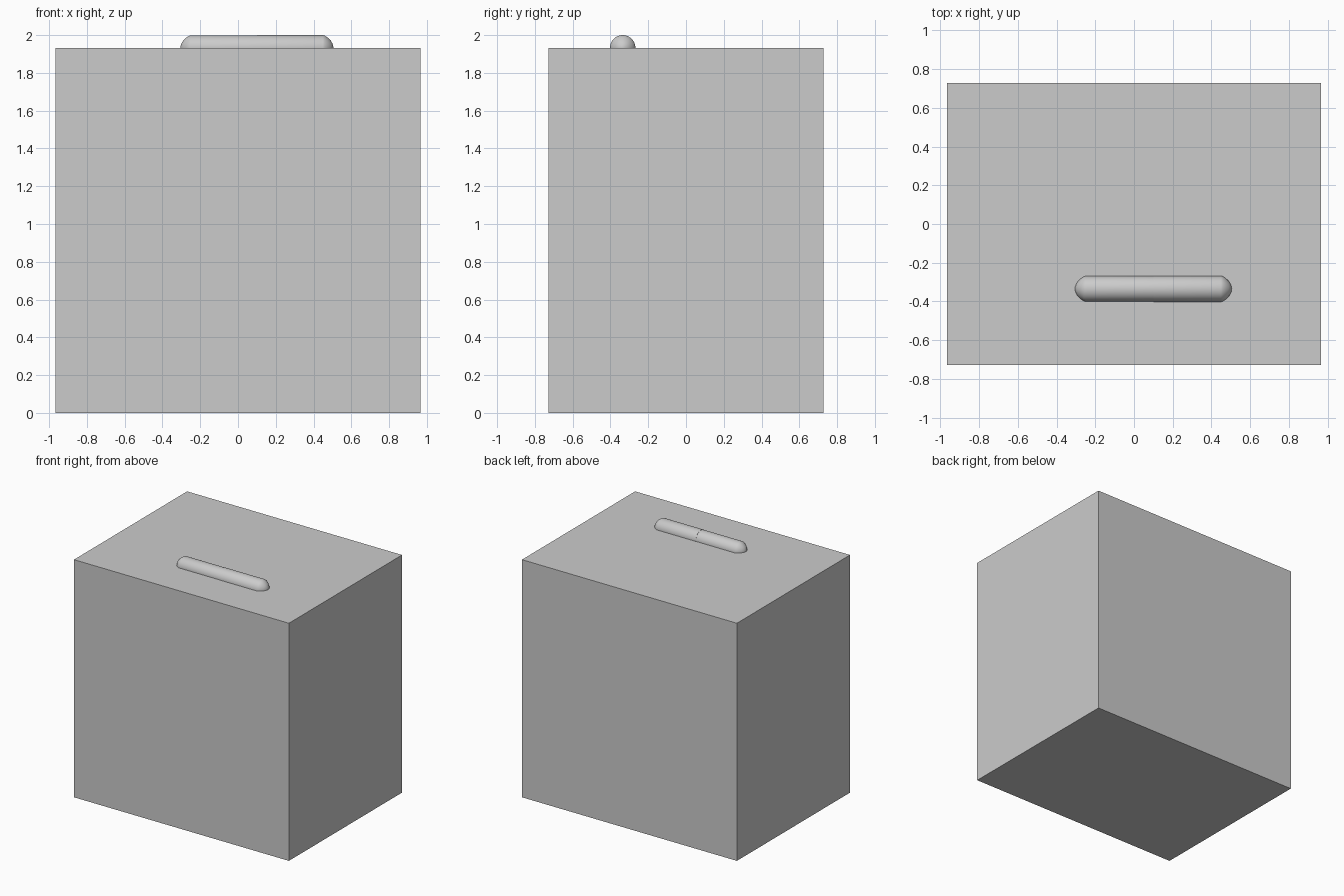
import bpy, bmesh
from math import radians, pi
from mathutils import Vector, Matrix

if "Cube" in bpy.data.objects:
    bpy.data.objects.remove(bpy.data.objects["Cube"])


def finish(bm, name):
    bmesh.ops.recalc_face_normals(bm, faces=bm.faces)
    me = bpy.data.meshes.new(name)
    bm.to_mesh(me)
    bm.free()
    ob = bpy.data.objects.new(name, me)
    bpy.context.collection.objects.link(ob)
    return ob


def handle_half(name, tip, inner, radius, y, z):
    """Spin a rounded-end profile around the x direction."""
    d = 1 if inner > tip else -1
    # (distance from the tip, fraction of the radius)
    profile = [(0, 0), (0.001, 0.15), (0.006, 0.36), (0.015, 0.58),
               (0.03, 0.8), (0.046, 0.96), (0.056, 1.0)]
    pts = [Vector((tip + d * a, 0, r * radius)) for a, r in profile]
    pts += [Vector((inner, 0, radius)), Vector((inner, 0, 0))]
    bm = bmesh.new()
    vs = [bm.verts.new(p) for p in pts]
    es = [bm.edges.new(e) for e in zip(vs, vs[1:])]
    bmesh.ops.spin(bm, geom=vs + es, cent=(0, 0, 0), axis=(1, 0, 0),
                   angle=2 * pi, steps=40, use_merge=True)
    bmesh.ops.remove_doubles(bm, verts=bm.verts, dist=1e-5)
    bmesh.ops.translate(bm, vec=(0, y, z), verts=bm.verts)
    ob = finish(bm, name)
    bpy.ops.object.select_all(action='DESELECT')
    ob.select_set(True)
    bpy.context.view_layer.objects.active = ob
    bpy.ops.object.shade_smooth_by_angle(angle=radians(35))
    return ob


# Main block
W, D, H = 1.934, 1.454, 1.933
bm = bmesh.new()
bmesh.ops.create_cube(bm, size=1, matrix=Matrix.Translation((0, 0, H / 2))
                      @ Matrix.Diagonal((W, D, H, 1)))
finish(bm, "block")

# Rounded bar half sunk into the top, in two halves meeting at a faint seam
handle_half("bar_left", -0.305, 0.10, 0.066, -0.335, H)
handle_half("bar_right", 0.505, 0.10, 0.067, -0.335, H)
